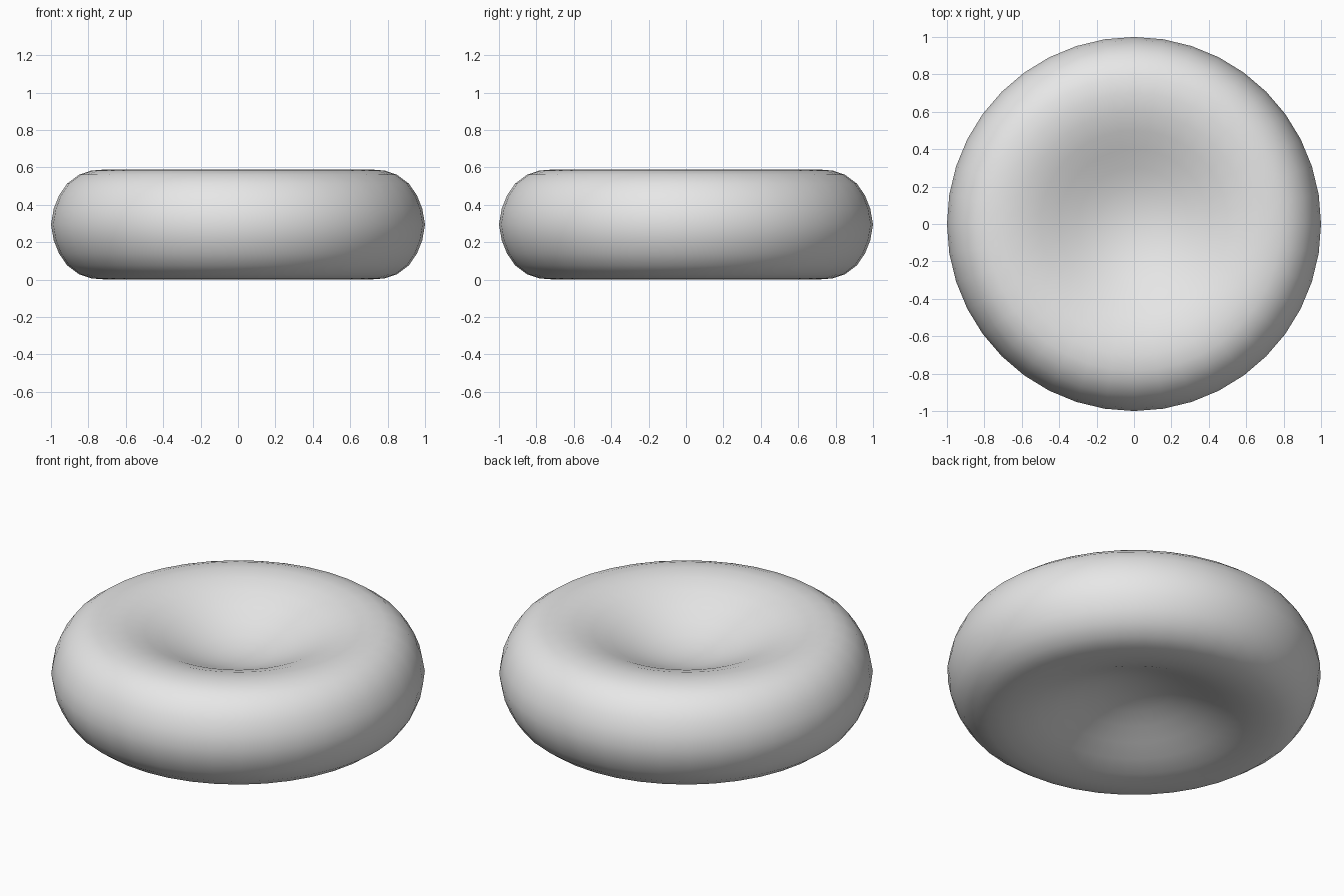
import bpy, bmesh, math

if "Cube" in bpy.data.objects:
    bpy.data.objects.remove(bpy.data.objects["Cube"])

SEGMENTS = 40
MID = 0.295  # height of the symmetry plane

# Half-thickness at each radius, from the dimple out to the rim
HALF = [(0.1, 0.105), (0.2, 0.126), (0.3, 0.161), (0.4, 0.204), (0.5, 0.248),
        (0.6, 0.281), (0.7, 0.295), (0.785, 0.288), (0.85, 0.266),
        (0.914, 0.218), (0.957, 0.155), (0.985, 0.085)]
CENTRE = 0.098

# Full cross-section: upper face, equator, mirrored lower face
profile = ([(r, MID + h) for r, h in HALF] + [(1.0, MID)]
           + [(r, MID - h) for r, h in reversed(HALF)])

bm = bmesh.new()
rings = []
for r, z in profile:
    angles = [2 * math.pi * i / SEGMENTS for i in range(SEGMENTS)]
    rings.append([bm.verts.new((r * math.cos(a), r * math.sin(a), z)) for a in angles])

# Skin between neighbouring rings
for upper, lower in zip(rings, rings[1:]):
    for i in range(SEGMENTS):
        j = (i + 1) % SEGMENTS
        bm.faces.new((upper[i], lower[i], lower[j], upper[j]))

# Close both dimples with a fan
top = bm.verts.new((0, 0, MID + CENTRE))
bottom = bm.verts.new((0, 0, MID - CENTRE))
for i in range(SEGMENTS):
    j = (i + 1) % SEGMENTS
    bm.faces.new((top, rings[0][i], rings[0][j]))
    bm.faces.new((bottom, rings[-1][j], rings[-1][i]))

bmesh.ops.recalc_face_normals(bm, faces=bm.faces)
for face in bm.faces:
    face.smooth = True

mesh = bpy.data.meshes.new("dimpled_disc")
bm.to_mesh(mesh)
bm.free()

grey = bpy.data.materials.new("light_grey")
grey.diffuse_color = (0.8, 0.8, 0.8, 1)
grey.use_nodes = True
grey.node_tree.nodes["Principled BSDF"].inputs["Base Color"].default_value = grey.diffuse_color
mesh.materials.append(grey)

disc = bpy.data.objects.new("dimpled_disc", mesh)
bpy.context.collection.objects.link(disc)
